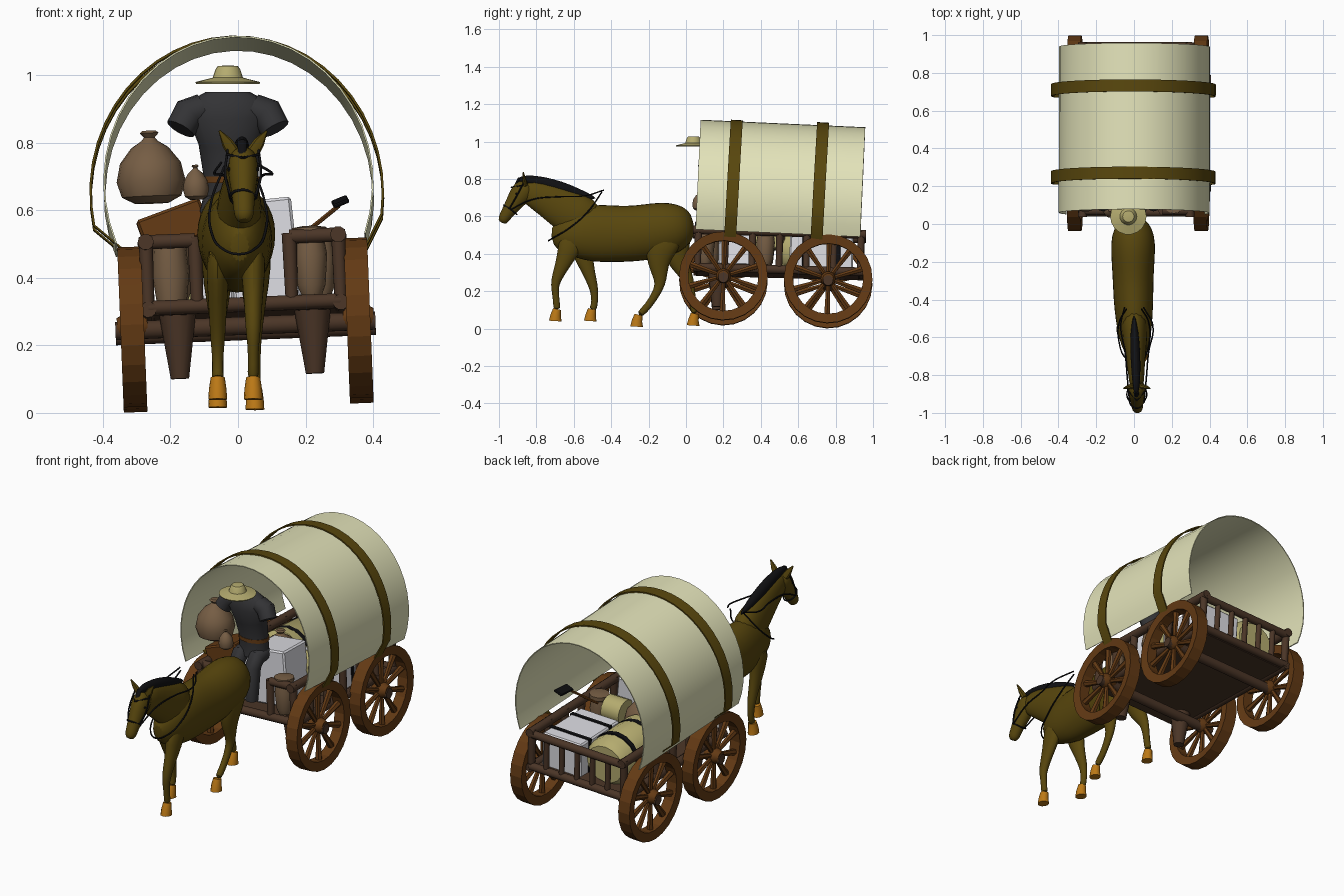
import bpy, bmesh, math
from mathutils import Vector, Matrix, Euler

if "Cube" in bpy.data.objects:
    bpy.data.objects.remove(bpy.data.objects["Cube"])

def mat(name, r, g, b):
    m = bpy.data.materials.new(name)
    m.diffuse_color = (r, g, b, 1)
    m.use_nodes = True
    m.node_tree.nodes["Principled BSDF"].inputs["Base Color"].default_value = m.diffuse_color
    return m

CANVAS = mat("canvas cream", .77, .77, .49)
HORSE = mat("olive brown", .098, .062, .004)
WHEEL = mat("wheel brown", .125, .042, .007)
FRAME = mat("dark timber", .07, .036, .02)
SACK = mat("sack tan", .18, .11, .058)
HOOF = mat("hoof orange", .5, .19, .008)
STRAW = mat("straw yellow", .46, .41, .16)
CLOTH = mat("charcoal cloth", .033, .033, .036)
WHITE = mat("chest white", .72, .72, .76)
BLACK = mat("black leather", .005, .005, .006)

def make(name, bm, m, smooth=True, sub=0):
    bmesh.ops.recalc_face_normals(bm, faces=bm.faces)
    me = bpy.data.meshes.new(name)
    bm.to_mesh(me)
    bm.free()
    me.materials.append(m)
    if smooth:
        me.polygons.foreach_set("use_smooth", [True] * len(me.polygons))
        me.set_sharp_from_angle(angle=math.radians(40))
    ob = bpy.data.objects.new(name, me)
    bpy.context.collection.objects.link(ob)
    if sub:
        ob.modifiers.new("round", "SUBSURF").levels = sub
        ob.modifiers["round"].render_levels = sub
    return ob

def bridge(bm, rings, closed_path=False, caps=True):
    n = len(rings[0])
    for i in range(len(rings) if closed_path else len(rings) - 1):
        a, b = rings[i], rings[(i + 1) % len(rings)]
        for j in range(n):
            k = (j + 1) % n
            bm.faces.new((a[j], a[k], b[k], b[j]))
    if caps:
        bm.faces.new(rings[0])
        bm.faces.new(rings[-1])

def tube(name, pts, m, n=12, sub=0):
    """Elliptical tube through points (x, y, z, half width, half depth)."""
    bm = bmesh.new()
    P = [Vector(p[:3]) for p in pts]
    d = (P[-1] - P[0]).normalized()
    ref = Vector((0, 1, 0)) if abs(d.x) > .65 else Vector((1, 0, 0))
    rings = []
    for i, p in enumerate(pts):
        t = (P[min(i + 1, len(P) - 1)] - P[max(i - 1, 0)]).normalized()
        s = (ref - t * ref.dot(t)).normalized()
        u = t.cross(s)
        angles = [2 * math.pi * j / n for j in range(n)]
        rings.append([bm.verts.new(P[i] + s * p[3] * math.cos(a) + u * p[4] * math.sin(a)) for a in angles])
    bridge(bm, rings)
    return make(name, bm, m, True, sub)

def beam(name, p, q, r, m, r2=None, n=10):
    return tube(name, [(*p, r, r), (*q, r2 or r, r2 or r)], m, n)

def lathe(name, prof, loc, m, n=20, ring=False, axis='Z', smooth=True):
    bm = bmesh.new()
    rings = [[bm.verts.new((r * math.cos(2 * math.pi * j / n), r * math.sin(2 * math.pi * j / n), z))
              for j in range(n)] for r, z in prof]
    bridge(bm, rings, ring, not ring)
    if axis == 'X':
        bm.transform(Matrix.Rotation(math.pi / 2, 4, 'Y'))
    bm.transform(Matrix.Translation(loc))
    return make(name, bm, m, smooth)

def box(name, c, size, m, rot=(0, 0, 0), bev=.008):
    bm = bmesh.new()
    bmesh.ops.create_cube(bm, size=1)
    bm.transform(Matrix.Diagonal((*size, 1)))
    bmesh.ops.bevel(bm, geom=bm.edges[:], offset=bev, segments=1, affect='EDGES')
    bm.transform(Matrix.Translation(c) @ Euler([math.radians(a) for a in rot]).to_matrix().to_4x4())
    return make(name, bm, m, False)

def arch(name, y0, y1, cx, cz, rx, rz, a0, thick, m, feet=(), pitch=1, n=26):
    """Bent sheet over the wagon; feet add straight ends down to (x, z), right then left."""
    bm = bmesh.new()
    angles = [math.radians(-a0 + (180 + 2 * a0) * i / n) for i in range(n + 1)]
    path = [(math.cos(a), math.sin(a)) for a in angles]
    rows = [[(k * c, y, h * s) for k, h, y in ((rx, rz, y0), (rx, rz, y1), (rx - thick, rz - thick, y1),
             (rx - thick, rz - thick, y0))] for c, s in path]
    for i, (x, z) in enumerate(feet):
        xi = x - math.copysign(thick, x)
        rows.insert(i * (len(rows) + 1), [(x, y0, z), (x, y1, z), (xi, y1, z), (xi, y0, z)])
    bridge(bm, [[bm.verts.new(v) for v in r] for r in rows])
    mid = (y0 + y1) / 2
    bm.transform(Matrix.Translation((cx, mid, cz)) @ Matrix.Rotation(math.radians(-pitch), 4, 'X')
                 @ Matrix.Translation((0, -mid, 0)))
    return make(name, bm, m)

def rope(name, pts, r, m=BLACK):
    cu = bpy.data.curves.new(name, 'CURVE')
    cu.dimensions = '3D'
    cu.bevel_depth, cu.bevel_resolution, cu.resolution_u = r, 1, 6
    sp = cu.splines.new('BEZIER')
    sp.bezier_points.add(len(pts) - 1)
    for b, p in zip(sp.bezier_points, pts):
        b.co = p
        b.handle_left_type = b.handle_right_type = 'AUTO'
    cu.materials.append(m)
    bpy.context.collection.objects.link(bpy.data.objects.new(name, cu))

# ---- Wagon (built level, tilted at the end) ----
for y in (.2, .76):
    beam("axle", (-.385, y, .25), (.385, y, .25), .028, FRAME)
    for s in (-1, 1):
        x = s * .335
        lathe("wheel_rim", [(.237, -.035), (.237, .035), (.188, .03), (.188, -.03)], (x, y, .26), WHEEL, 24, True, 'X', False)
        lathe("wheel_hub", [(.028, -.045), (.04, -.02), (.04, .02), (.028, .045)], (x, y, .26), WHEEL, 12, False, 'X')
        for k in range(10):
            a = math.pi * (k + .5) / 5
            v = Vector((0, math.cos(a), math.sin(a)))
            c = Vector((x, y, .26))
            beam("wheel_spoke", c + v * .03, c + v * .195, .011, WHEEL, .018, 6)
box("floor", (0, .49, .3), (.56, .88, .025), FRAME)
for s in (-1, 1):
    x = s * .285
    beam("side_top_rail", (x, .03, .505), (x, .955, .505), .024, FRAME)
    beam("side_bottom_rail", (x, .04, .305), (x, .95, .305), .024, FRAME)
    for i in range(7):
        y = .06 + i * .145
        beam("side_post", (x, y, .3), (x, y, .52), .018, FRAME, .021)
    beam("front_rail", (s * .14, .062, .505), (s * .285, .062, .505), .022, FRAME)
    beam("front_post", (s * .14, .062, .3), (s * .14, .062, .515), .018, FRAME, .022)
    beam("bed_support", (s * .2, .17, .1), (s * .2, .17, .33), .027, FRAME, .06, 14)
for y, z in ((.06, .31), (.935, .31), (.935, .495)):
    beam("end_rail", (-.285, y, z), (.285, y, z), .022, FRAME)
for i in range(1, 6):
    beam("back_post", (-.285 + i * .095, .935, .31), (-.285 + i * .095, .935, .5), .015, FRAME)
arch("canvas_cover", .047, .928, -.004, .66, .4, .438, 22, .005, CANVAS)
for y in (.235, .697):
    arch("cover_hoop", y - .032, y + .032, -.01, .645, .436, .465, 10, .007, HORSE, ((.37, -.19), (-.33, -.17)), 1.6)

# cargo
box("front_chest", (.06, .27, .47), (.2, .2, .3), WHITE, (0, -4, 0))
box("seat_chest", (-.09, .27, .45), (.12, .2, .28), WHITE)
box("rear_chest", (.13, .72, .4), (.24, .34, .19), WHITE)
for y in (.63, .81):
    box("chest_strap", (.13, y, .4), (.248, .025, .198), BLACK, bev=.003)
tube("straw_bale", [(-.125, .5, .43, .11, .1), (-.125, .53, .43, .135, .13), (-.125, .83, .42, .135, .13), (-.125, .87, .42, .11, .1)], STRAW, 16)
for y in (.6, .77):
    tube("bale_strap", [(-.125, y - .014, .425, .138, .134), (-.125, y + .014, .425, .138, .134)], BLACK, 16)
tube("straw_roll", [(.06, .42, .47, .07, .07), (.17, .42, .47, .07, .07)], STRAW, 14)
pot = [(.03, 0), (.042, .03), (.05, .12), (.042, .17), (.052, .18), (.052, .2), (.02, .205)]
for x, y in ((.2, .1), (.225, .42), (-.2, .42)):
    lathe("storage_pot", pot, (x, y, .33), SACK, 16)
lathe("barrel", [(.045, 0), (.055, .08), (.048, .17)], (-.215, .12, .33), SACK, 16)
box("crate", (-.2, .22, .55), (.2, .2, .11), WHEEL, (0, -18, 0))
sack = [(.05, 0), (.088, .02), (.102, .065), (.09, .12), (.055, .165), (.024, .185), (.016, .195), (.028, .208), (.02, .215)]
lathe("large_sack", sack, (-.262, .155, .622), SACK, 18)
lathe("rear_sack", [(r * .95, z * .9) for r, z in sack], (-.06, .44, .42), SACK, 18)
lathe("small_sack", [(r * .38, z * .48) for r, z in sack], (-.13, .06, .625), SACK, 14)
beam("shovel_handle", (.18, .5, .52), (.29, .6, .605), .007, WHEEL, n=6)
box("shovel_blade", (.295, .64, .618), (.05, .12, .012), BLACK, (8, -20, 0), .004)

# tilt the whole wagon: right side and front ride a little higher
W = (Matrix.Translation((.022, .48, .26)) @ Matrix.Rotation(math.radians(-2.3), 4, 'Y')
     @ Matrix.Rotation(math.radians(-1.6), 4, 'X') @ Matrix.Translation((0, -.48, -.26)))
for ob in bpy.context.collection.objects:
    ob.matrix_world = W

# ---- Driver's clothing ----
tube("driver_torso", [(-.02, .17, .6, .085, .07), (-.02, .17, .69, .08, .06), (-.025, .15, .8, .092, .068),
                      (-.03, .13, .88, .12, .066), (-.03, .13, .925, .11, .055), (-.03, .13, .95, .065, .04)], CLOTH, 16)
tube("driver_belt", [(-.02, .17, .68, .085, .066), (-.02, .17, .7, .085, .066)], WHEEL, 16)
for s in (-1, 1):
    x = -.03 + s * .075
    tube("driver_sleeve", [(x, .13, .9, .05, .045), (x + s * .04, .125, .885, .05, .05), (x + s * .065, .11, .84, .045, .045)], CLOTH)
    x = -.02 + s * .05
    tube("driver_leg", [(x, .19, .61, .04, .045), (x, .12, .6, .042, .045), (x, .09, .56, .04, .042), (x, .08, .38, .032, .035)], CLOTH)
lathe("straw_hat", [(.03, -.006), (.094, -.014), (.096, -.009), (.045, .004), (.036, .03), (.03, .038), (.012, .04)], (-.03, .04, .988), STRAW, 18)

# ---- Horse ----
tube("horse_body", [(0, .04, .565, .03, .045), (-.003, .01, .56, .085, .1), (-.005, -.06, .54, .118, .14), (-.005, -.15, .525, .12, .153),
                    (-.005, -.28, .505, .11, .152), (-.003, -.4, .507, .108, .155), (0, -.5, .51, .1, .158),
                    (.005, -.6, .505, .088, .13), (.005, -.68, .495, .06, .09), (.005, -.72, .49, .025, .04)], HORSE, 16, 1)
tube("horse_neck", [(0, -.48, .56, .075, .12), (.005, -.6, .605, .068, .125), (.008, -.7, .665, .054, .102),
                    (.012, -.79, .712, .044, .082), (.015, -.88, .745, .038, .055)], HORSE, 14, 1)
tube("horse_head", [(.015, -.845, .775, .03, .035), (.015, -.865, .745, .046, .062), (.015, -.895, .705, .046, .058), (.016, -.93, .655, .036, .043),
                    (.017, -.96, .612, .032, .034), (.018, -.978, .58, .03, .03), (.018, -.985, .565, .015, .018)], HORSE, 14, 1)
for s in (-1, 1):
    tube("horse_ear", [(.015 + s * .028, -.86, .77, .02, .014), (.015 + s * .047, -.865, .8, .017, .01),
                       (.015 + s * .07, -.87, .835, .003, .003)], HORSE, 8)
    tube("horse_eye", [(.015 + s * .034, -.905, .72, .008, .008), (.015 + s * .046, -.905, .72, .005, .005)], BLACK, 8)

def leg(name, x, prof, hoof):
    y, z = hoof
    tube(name, [(x, *p) for p in prof] + [(x, y + .006, z + .06, .02, .022)], HORSE, 12, 1)
    tube("hoof", [(x, y + .006, z + .064, .021, .022), (x, y - .002, z + .03, .026, .028), (x, y - .004, z, .028, .034)], HOOF, 12)

leg("front_leg_right", .045, [(-.6, .5, .04, .08), (-.635, .4, .036, .056), (-.665, .33, .028, .038), (-.7, .25, .024, .026),
                              (-.7, .21, .018, .02), (-.693, .14, .015, .017)], (-.695, .04))
leg("front_leg_left", -.06, [(-.57, .5, .036, .08), (-.55, .39, .034, .054), (-.52, .3, .027, .034), (-.493, .22, .023, .025),
                             (-.487, .17, .017, .019), (-.49, .12, .016, .018)], (-.508, .04))
leg("hind_leg_right", .05, [(-.1, .52, .05, .11), (-.14, .42, .05, .088), (-.15, .34, .036, .056), (-.135, .26, .025, .034),
                            (-.145, .21, .019, .024), (-.2, .12, .016, .019)], (-.26, .01))
leg("hind_leg_left", -.06, [(-.06, .52, .05, .1), (-.06, .42, .05, .08), (-.035, .34, .036, .05), (.005, .28, .026, .034),
                            (.024, .23, .019, .024), (.036, .13, .016, .018)], (.042, .016))

# mane, forelock and harness
tube("mane", [(.012, -.9, .795, .01, .012), (.012, -.86, .8, .02, .024), (.01, -.77, .782, .026, .034), (.006, -.67, .752, .028, .038),
              (.003, -.58, .722, .024, .03), (0, -.48, .695, .006, .008)], BLACK, 10, 1)
tube("forelock", [(.012, -.89, .805, .014, .008), (.013, -.915, .76, .012, .006), (.014, -.928, .73, .003, .003)], BLACK, 8)
rope("chest_strap", [(.04, -.45, .73), (.078, -.52, .63), (.082, -.62, .54), (.045, -.715, .482), (.005, -.735, .47),
                     (-.04, -.715, .482), (-.08, -.62, .54), (-.078, -.52, .63), (-.04, -.45, .73)], .004)
rope("noseband", [(.055, -.94, .64), (.016, -.975, .66), (-.023, -.94, .64), (.016, -.905, .61), (.055, -.94, .64)], .004)
for s in (-1, 1):
    x = .015
    rope("bridle_cheek", [(x + s * .036, -.945, .64), (x + s * .052, -.91, .7), (x + s * .045, -.865, .785)], .004)
    rope("brow_strap", [(x + s * .048, -.88, .765), (x, -.935, .755)], .004)
    rope("rein", [(x + s * .038, -.94, .635), (x + s * .05, -.82, .69), (x + s * .062, -.68, .705),
                  (x + s * .085, -.54, .71), (s * .05, -.44, .74)], .004)
